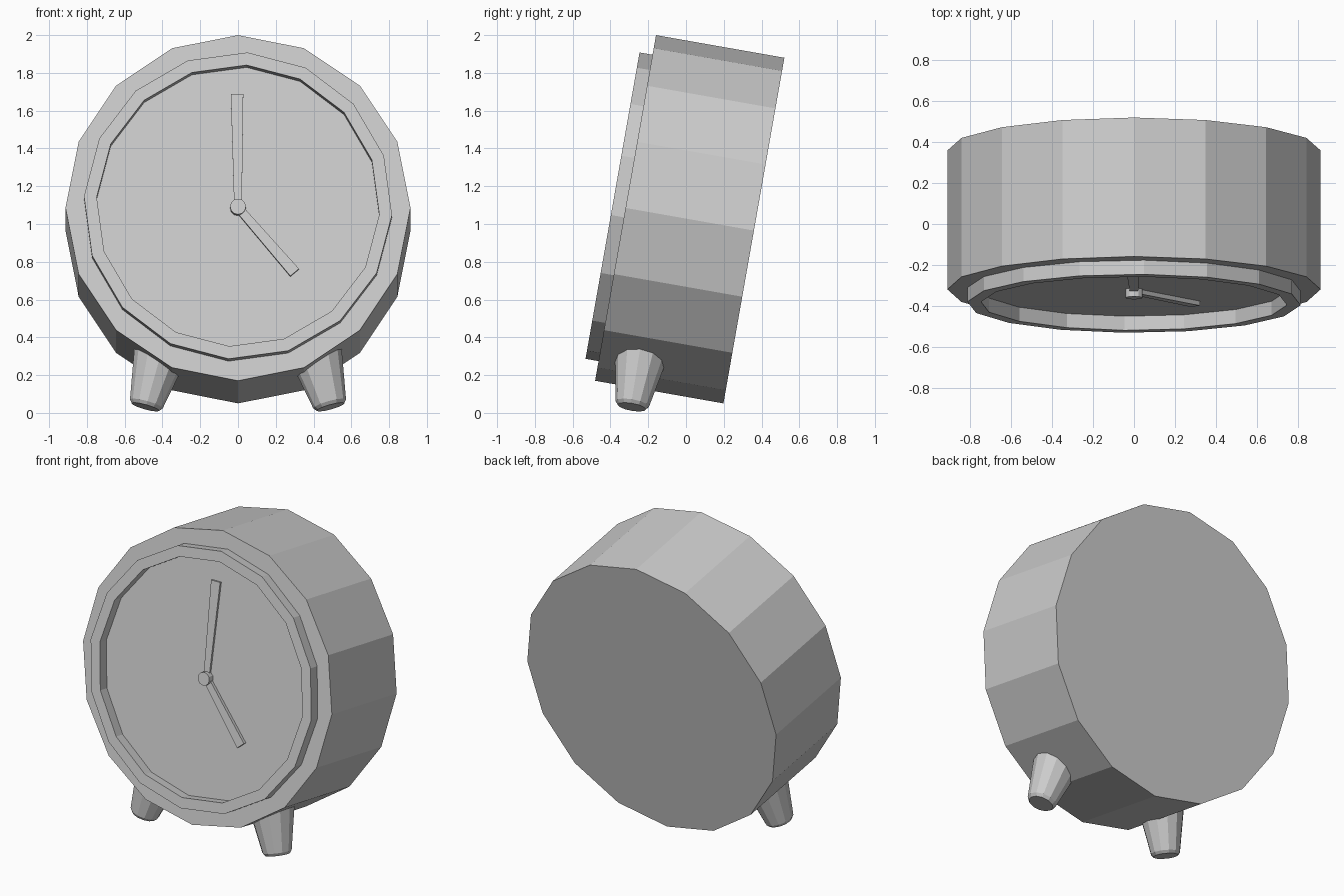
import bpy, bmesh
from math import sin, cos, radians, tau
from mathutils import Matrix, Vector

if "Cube" in bpy.data.objects:
    bpy.data.objects.remove(bpy.data.objects["Cube"])

# Clock frame: origin at centre of the case front, -y out of the dial, leaning back 10 degrees
TILT = Matrix.Translation((0, -0.32, 1.085)) @ Matrix.Rotation(radians(-10), 4, 'X')


def finish(name, bm, matrix):
    bmesh.ops.recalc_face_normals(bm, faces=bm.faces)
    mesh = bpy.data.meshes.new(name)
    bm.to_mesh(mesh)
    bm.free()
    ob = bpy.data.objects.new(name, mesh)
    ob.matrix_world = matrix
    bpy.context.collection.objects.link(ob)
    return ob


def turned(name, profile, sides, phase=0, closed=False, matrix=TILT, xscale=1):
    """Spin (radius, y) points around the y axis; closed makes a ring, else ends are capped."""
    bm = bmesh.new()
    loops = []
    for r, y in profile:
        angles = [radians(phase) + tau * i / sides for i in range(sides)]
        loops.append([bm.verts.new((r * sin(a) * xscale, y, r * cos(a))) for a in angles])
    pairs = list(zip(loops, loops[1:]))
    if closed:
        pairs.append((loops[-1], loops[0]))
    else:
        bm.faces.new(loops[0])
        bm.faces.new(loops[-1])
    for a, b in pairs:
        for i in range(sides):
            j = (i + 1) % sides
            bm.faces.new((a[i], a[j], b[j], b[i]))
    return finish(name, bm, matrix)


def hand(name, x, z, w_root, w_tip, y0, y1):
    """Flat tapered bar from the pivot to (x, z)."""
    tip = Vector((x, 0, z))
    side = Vector((z, 0, -x)).normalized()
    outline = [side * w_root, tip + side * w_tip, tip - side * w_tip, -side * w_root]
    bm = bmesh.new()
    face = bm.faces.new([bm.verts.new(p + Vector((0, y0, 0))) for p in outline])
    ext = bmesh.ops.extrude_face_region(bm, geom=[face])['geom']
    for v in ext:
        if isinstance(v, bmesh.types.BMVert):
            v.co.y = y1
    finish(name, bm, TILT)


# Case and bezel ring
turned("case", [(0.929, 0), (0.929, 0.69)], 16, xscale=0.983)
turned("bezel", [(0.825, 0.02), (0.825, -0.07), (0.757, -0.07), (0.757, 0.02)],
       16, phase=3.5, closed=True, xscale=0.99)

# Hands and pivot
hand("minute_hand", -0.005, 0.61, 0.02, 0.033, 0, -0.014)
hand("hour_hand", 0.30, -0.35, 0.022, 0.03, 0, -0.022)
turned("hand_pivot", [(0.042, 0), (0.042, -0.042)], 12)

# Splayed tapered feet
for side, name in ((1, "right_foot"), (-1, "left_foot")):
    bottom = Vector((side * 0.49, -0.287, 0.031))
    top = Vector((side * 0.41, -0.235, 0.32))
    spin = (top - bottom).to_track_quat('Y', 'Z').to_matrix().to_4x4()
    turned(name, [(0.076, 0), (0.09, 0.018), (0.14, 0.29)], 12,
           matrix=Matrix.Translation(bottom) @ spin)
